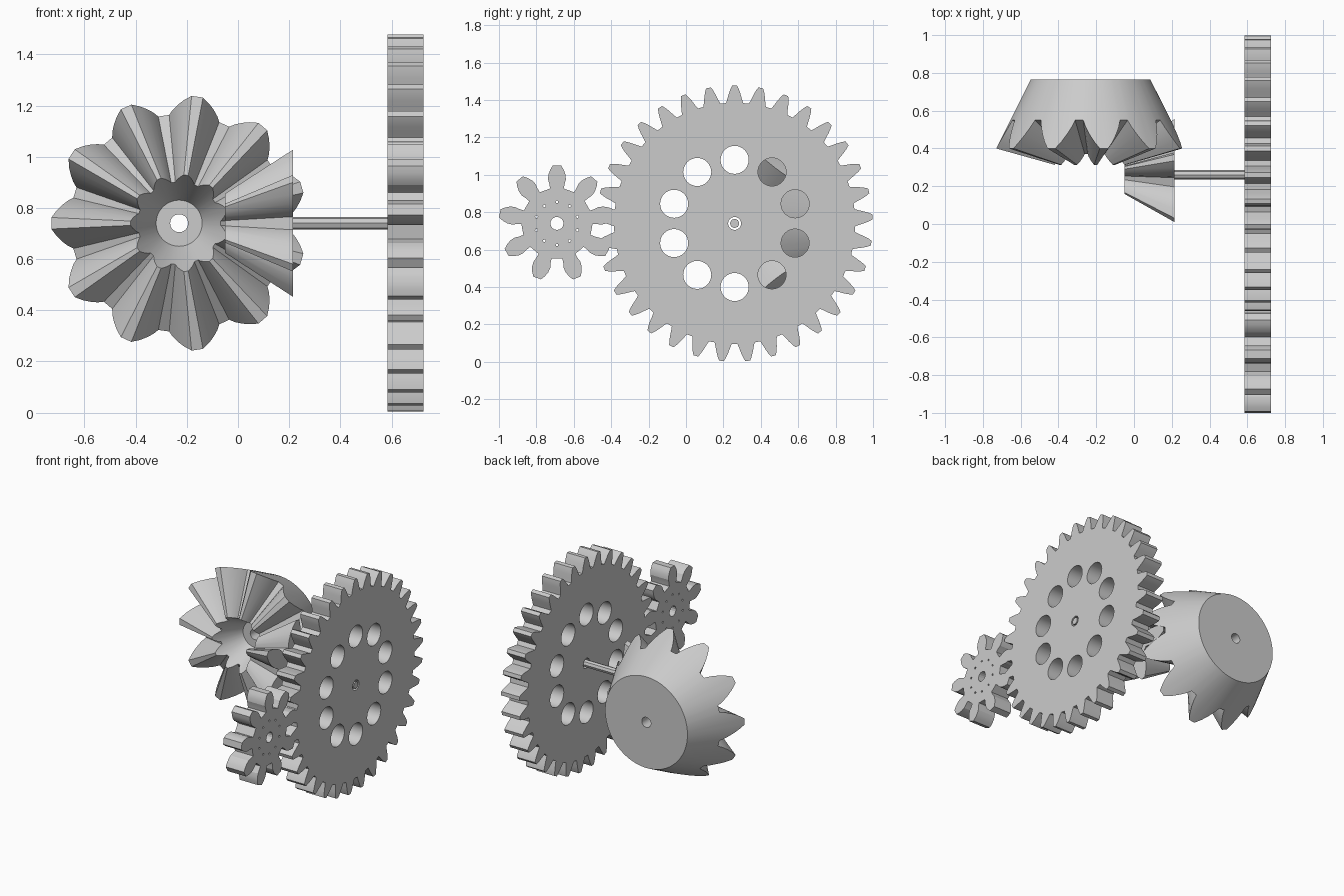
import bpy, bmesh
from math import cos, sin, pi, radians
from mathutils import Vector

cube = bpy.data.objects.get("Cube")
if cube:
    bpy.data.objects.remove(cube, do_unlink=True)

steel = bpy.data.materials.new("steel grey")
steel.use_nodes = True
steel.diffuse_color = (0.6, 0.6, 0.6, 1)
steel.node_tree.nodes["Principled BSDF"].inputs["Base Color"].default_value = (0.6, 0.6, 0.6, 1)

ALONG_X = (radians(90), 0, radians(90))   # local z -> +x, local x -> +y
ALONG_Y = (radians(-90), 0, 0)            # local z -> +y
AXLE_Y, AXLE_Z = 0.26, 0.74
GEAR_X, GEAR_HALF = 0.655, 0.07
BORE = 0.035


def place(obj, loc, rot):
    obj.location, obj.rotation_euler = loc, rot
    bpy.context.collection.objects.link(obj)
    bpy.ops.object.select_all(action='DESELECT')
    obj.select_set(True)
    bpy.context.view_layer.objects.active = obj


def smooth():
    bpy.ops.object.shade_smooth_by_angle(angle=radians(20))


def repeat_tooth(count, half, start):
    """Mirror half a tooth (root to tip) and repeat it round the axis."""
    tooth = [(-a, v) for a, v in half] + [(a, v) for a, v in reversed(half)]
    return [(start + 2 * pi * k / count + a, v) for k in range(count) for a, v in tooth]


def circle(radius, sides, ring=0, angle=0):
    cx, cy = ring * cos(angle), ring * sin(angle)
    return [(cx + radius * cos(2 * pi * i / sides), cy + radius * sin(2 * pi * i / sides))
            for i in range(sides)]


def spur_gear(name, y, teeth, half, ring, hole, sides):
    """Flat gear: toothed outline, bore and ten holes, filled and thickened."""
    # half holds (half width, radius) pairs
    outline = repeat_tooth(teeth, [(w / r, r) for w, r in half], pi / 2)
    loops = [[(r * cos(a), r * sin(a)) for a, r in outline], circle(BORE, 16)]
    loops += [circle(hole, sides, ring, pi / 2 + k * pi / 5) for k in range(10)]
    curve = bpy.data.curves.new(name, 'CURVE')
    curve.dimensions, curve.fill_mode, curve.extrude = '2D', 'BOTH', GEAR_HALF
    for loop in loops:
        spline = curve.splines.new('POLY')
        spline.points.add(len(loop) - 1)
        for point, (px, py) in zip(spline.points, loop):
            point.co = (px, py, 0, 1)
        spline.use_cyclic_u = True
    curve.materials.append(steel)
    place(bpy.data.objects.new(name, curve), (GEAR_X, y, AXLE_Z), ALONG_X)
    bpy.ops.object.convert(target='MESH')
    mesh = bpy.context.object.data
    bm = bmesh.new()
    bm.from_mesh(mesh)
    bmesh.ops.remove_doubles(bm, verts=bm.verts, dist=0.0001)
    bmesh.ops.recalc_face_normals(bm, faces=bm.faces)
    bm.to_mesh(mesh)
    bm.free()
    smooth()


def bevel_gear(name, teeth, half, start, root, tip, scale, back, front, rot):
    """Teeth run from the outer end towards the apex, where both axles cross."""
    root, tip = Vector(root), Vector(tip)       # (radius, height from apex)
    outline = repeat_tooth(teeth, half, start)
    outer = [(a, root.lerp(tip, t)) for a, t in outline]
    rings = [outer]
    rings += [[(a, Vector(p)) for a, _ in outer] for p in back + front]
    rings.append([(a, p * scale) for a, p in outer])
    bm = bmesh.new()
    rows = [[bm.verts.new((p.x * cos(a), p.x * sin(a), p.y)) for a, p in ring] for ring in rings]
    n = len(outer)
    for r, row in enumerate(rows):
        nxt = rows[(r + 1) % len(rows)]
        for i in range(n):
            j = (i + 1) % n
            bm.faces.new((row[i], row[j], nxt[j], nxt[i]))
    bmesh.ops.recalc_face_normals(bm, faces=bm.faces)
    mesh = bpy.data.meshes.new(name)
    bm.to_mesh(mesh)
    bm.free()
    mesh.materials.append(steel)
    place(bpy.data.objects.new(name, mesh), (-0.23, AXLE_Y, AXLE_Z), rot)
    smooth()


# Spur gear pair
spur_gear("large_spur_gear", AXLE_Y, 33,
          [(0.046, 0.645), (0.038, 0.67), (0.031, 0.695), (0.022, 0.72), (0.013, 0.738)],
          0.34, 0.075, 32)
spur_gear("small_spur_gear", -0.69, 9,
          [(0.037, 0.19), (0.041, 0.215), (0.048, 0.24), (0.046, 0.265), (0.036, 0.29), (0.022, 0.311)],
          0.115, 0.007, 8)

# Bevel gear pair
bevel_gear("large_bevel_gear", 11, [(0.235, 0), (0.2, 0.25), (0.155, 0.5), (0.105, 0.75), (0.045, 1)], pi,
           (0.425, 0.29), (0.5, 0.14), 0.38,
           [(0.317, 0.505), (BORE, 0.505)], [(BORE, 0.253), (0.09, 0.253)], ALONG_Y)
bevel_gear("small_bevel_gear", 5, [(0.43, 0), (0.36, 0.25), (0.27, 0.5), (0.17, 0.75), (0.06, 1)], 0,
           (0.13, 0.445), (0.297, 0.445), 0.404,
           [(BORE, 0.445)], [(BORE, 0.18)], ALONG_X)

# Shaft joining the large spur gear to the small bevel gear
x0, x1 = -0.05, GEAR_X + GEAR_HALF
bpy.ops.mesh.primitive_cylinder_add(vertices=8, radius=0.025, depth=x1 - x0,
                                    location=((x0 + x1) / 2, AXLE_Y, AXLE_Z), rotation=ALONG_X)
shaft = bpy.context.object
shaft.name = "shaft"
shaft.data.materials.append(steel)
